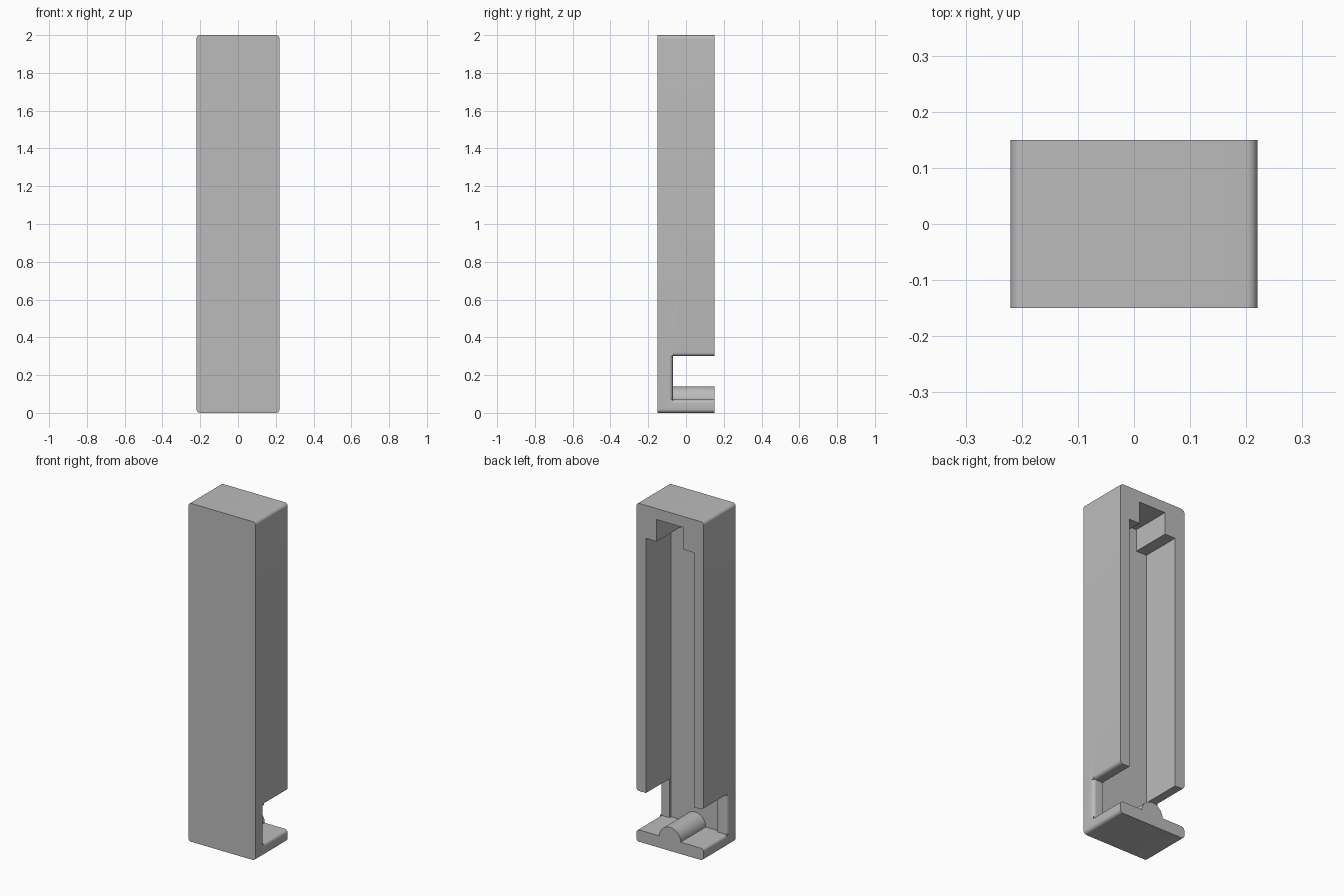
import bpy, bmesh, math
from mathutils import Vector

cube = bpy.data.objects.get("Cube")
if cube:
    bpy.data.objects.remove(cube, do_unlink=True)

grey = bpy.data.materials.new("light grey")
grey.use_nodes = True
colour = (0.5, 0.5, 0.5, 1)
grey.diffuse_color = colour
grey.node_tree.nodes["Principled BSDF"].inputs["Base Color"].default_value = colour

W, D, H = 0.22, 0.15, 2.0      # half width, half depth, height
R = 0.02                       # edge rounding
NOTCH, GROOVE = -0.07, -0.085  # y of notch back and of slot floor
SHELF, RAIL = 0.07, 0.30       # z of shelf top and of rail ends
SLOT, NECK = 0.157, 0.0875     # half widths of the slot
STEP, ROOF = 1.805, 1.935      # z of the slot's shoulder and ceiling


def arc(cx, cy, r, a0, a1, n=8):
    angles = [math.radians(a0 + (a1 - a0) * i / n) for i in range(n + 1)]
    return [(cx + r * math.cos(a), cy + r * math.sin(a)) for a in angles]


def mirrored(half):
    return half + [(-x, z) for x, z in reversed(half) if x > 1e-6]


def prism(name, points, lo, hi, axis="y"):
    """Extrude a flat outline along y (outline in xz) or z (outline in xy)."""
    bm = bmesh.new()
    place = (lambda p: (p[0], lo, p[1])) if axis == "y" else (lambda p: (p[0], p[1], lo))
    face = bm.faces.new([bm.verts.new(place(p)) for p in points])
    out = bmesh.ops.extrude_face_region(bm, geom=[face])
    move = Vector((0, hi - lo, 0) if axis == "y" else (0, 0, hi - lo))
    bmesh.ops.translate(bm, vec=move,
                        verts=[v for v in out["geom"] if isinstance(v, bmesh.types.BMVert)])
    bmesh.ops.recalc_face_normals(bm, faces=bm.faces)
    mesh = bpy.data.meshes.new(name)
    bm.to_mesh(mesh)
    bm.free()
    mesh.materials.append(grey)
    obj = bpy.data.objects.new(name, mesh)
    bpy.context.collection.objects.link(obj)
    return obj


# Solid block with rounded long edges
block = prism("holder_body",
              mirrored(arc(W - R, R, R, -90, 0) + arc(W - R, H - R, R, 0, 90)), -D, D)

# Rounded rib on the shelf, left uncut
rib = arc(0, SHELF, SHELF, 90, 0, 16)
slot_top = [(SLOT, STEP), (NECK, STEP), (NECK, ROOF)]

# Side notch and stepped slot, with rounded shelf and rail ends
notch = prism("notch_cutter", mirrored(
    rib + arc(W - R, SHELF - R, R, 90, 0) + [(W + R, SHELF - R), (W + R, RAIL + R)]
    + arc(W - R, RAIL + R, R, 0, -90) + [(SLOT, RAIL)] + slot_top), NOTCH, D + R)

# Slightly deeper floor along the slot
groove = prism("groove_cutter", mirrored(rib + [(SLOT, SHELF)] + slot_top), GROOVE, D + R)

# Rounded plate edges beside the notch
cutters = [notch, groove]
for side, name in ((1, "left_edge_cutter"), (-1, "right_edge_cutter")):
    outline = arc(W - R, NOTCH - R, R, 90, 0) + [(W + R, NOTCH - R), (W + R, NOTCH + R),
                                                 (W - R, NOTCH + R)]
    cutters.append(prism(name, [(side * x, y) for x, y in outline], SHELF, RAIL, "z"))

bpy.context.view_layer.objects.active = block
for cutter in cutters:
    mod = block.modifiers.new(cutter.name, "BOOLEAN")
    mod.operation, mod.solver, mod.object = "DIFFERENCE", "EXACT", cutter
    bpy.ops.object.modifier_apply(modifier=mod.name)
    bpy.data.objects.remove(cutter, do_unlink=True)

bpy.ops.object.select_all(action="DESELECT")
block.select_set(True)
bpy.ops.object.shade_smooth_by_angle(angle=math.radians(30))
